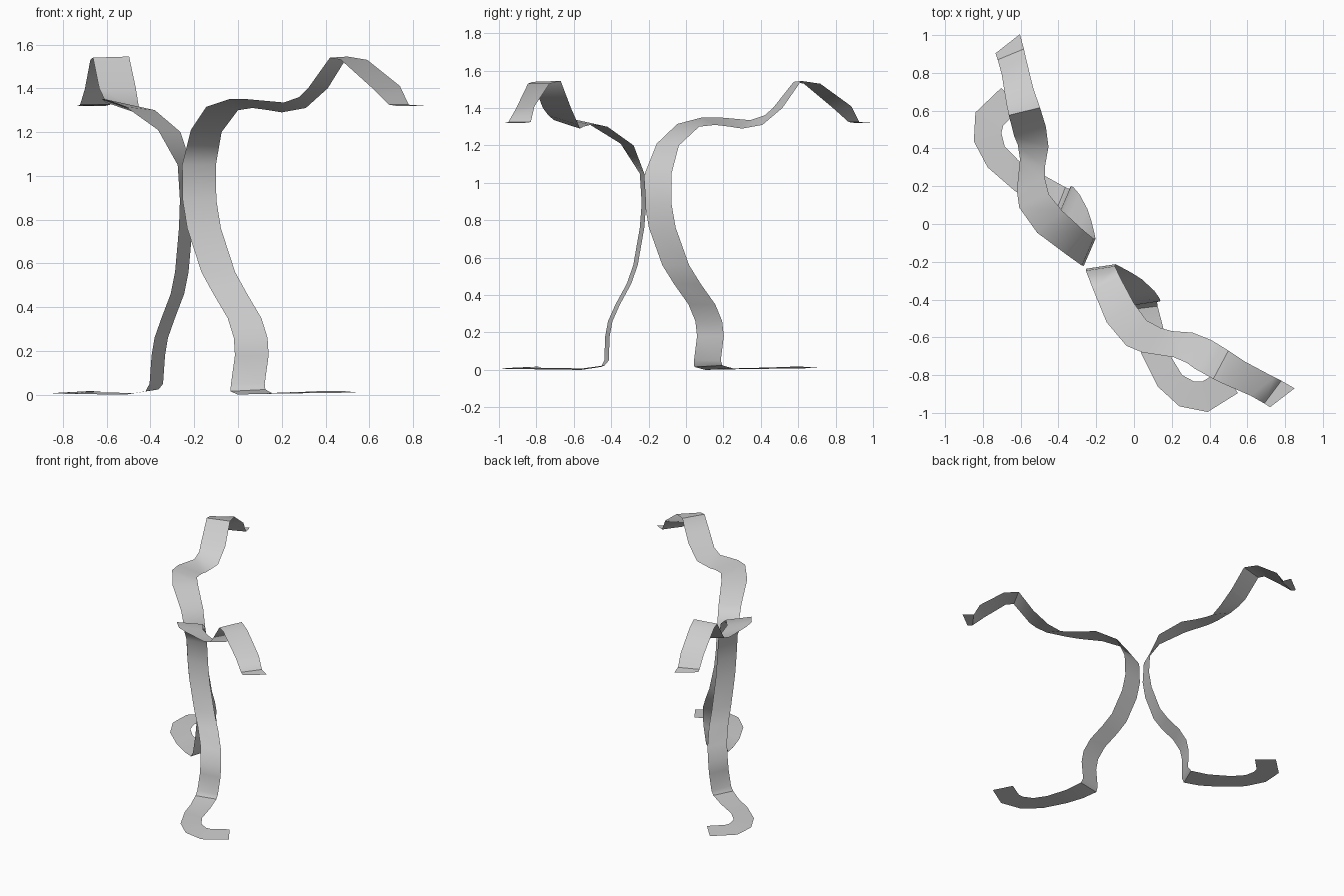
import bpy
import bmesh
import math
from mathutils import Matrix, Vector

cube = bpy.data.objects.get("Cube")
if cube:
    bpy.data.objects.remove(cube, do_unlink=True)

THICKNESS = 0.01

# Single plain metal colour
metal = bpy.data.materials.new("light_grey_metal")
metal.use_nodes = True
colour = (0.62, 0.62, 0.62, 1)
metal.diffuse_color = colour
metal.node_tree.nodes["Principled BSDF"].inputs["Base Color"].default_value = colour

# Upper arm with raised hook: front edge point and rear edge point of each section
arm = [
    ((.72, -.97, 1.33), (.85, -.87, 1.33)),
    ((.69, -.95, 1.335), (.78, -.83, 1.335)),
    ((.62, -.91, 1.405), (.74, -.81, 1.42)),
    ((.47, -.845, 1.54), (.59, -.73, 1.54)),
    ((.42, -.82, 1.55), (.5, -.67, 1.555)),
    ((.32, -.765, 1.41), (.41, -.615, 1.41)),
    ((.28, -.735, 1.37), (.31, -.575, 1.32)),
    ((.21, -.705, 1.345), (.2, -.567, 1.3)),
    ((.045, -.68, 1.36), (.14, -.55, 1.31)),
    ((-.04, -.645, 1.36), (.066, -.51, 1.32)),
    ((-.145, -.52, 1.325), (0, -.42, 1.31)),
    ((-.215, -.35, 1.22), (-.075, -.28, 1.21)),
]

# Upright leg: centre line only, the width is constant
leg_centres = [
    (-.178, -.235, 1.06), (-.176, -.225, .9), (-.155, -.235, .77),
    (-.09, -.27, .57), (-.035, -.305, .47), (.03, -.365, .36),
    (.058, -.405, .27), (.063, -.42, .19), (.045, -.425, .06),
]
half_width = Vector((.077, .012, 0))
leg = [(Vector(c) - half_width, Vector(c) + half_width) for c in leg_centres]

# Curved foot lying on the floor: outer and inner edge in plan
foot_plan = [
    ((-.035, -.455), (.125, -.435)),
    ((0, -.56), (.155, -.55)),
    ((.04, -.69), (.2, -.71)),
    ((.125, -.86), (.255, -.8)),
    ((.24, -.965), (.32, -.835)),
    ((.39, -.995), (.36, -.835)),
    ((.55, -.895), (.47, -.77)),
]
foot = []
for i, (outer, inner) in enumerate(foot_plan):
    height = .026 if i == 0 else .008 + .002 * i
    foot.append(((*outer, height), (*inner, height + .008)))

# Reflection across the slanted plane between the two bands
angle = math.radians(37.8)
normal = Vector((math.sin(angle), -math.cos(angle), 0))
origin = Matrix.Translation((0, -.028, 0))
reflection = origin @ Matrix.Scale(-1, 4, normal) @ origin.inverted()


def make_band(name, sections, transform=None):
    """Skin a flat metal band through pairs of edge points."""
    bm = bmesh.new()
    pairs = [[bm.verts.new(p) for p in pair] for pair in sections]
    for (a, b), (c, d) in zip(pairs, pairs[1:]):
        bm.faces.new((a, b, d, c))
    bmesh.ops.solidify(bm, geom=bm.faces[:], thickness=THICKNESS)
    if transform:
        bm.transform(transform)
    bmesh.ops.recalc_face_normals(bm, faces=bm.faces[:])
    mesh = bpy.data.meshes.new(name)
    bm.to_mesh(mesh)
    bm.free()
    mesh.materials.append(metal)
    obj = bpy.data.objects.new(name, mesh)
    bpy.context.collection.objects.link(obj)
    bpy.ops.object.select_all(action='DESELECT')
    obj.select_set(True)
    bpy.context.view_layer.objects.active = obj
    bpy.ops.object.shade_smooth_by_angle(angle=math.radians(45))
    return obj


# Each bent band runs continuously through arm, leg and foot
band = arm + leg + foot
bands = [make_band("front_bent_band", band),
         make_band("back_bent_band", band, reflection)]

# Rest the bands on the floor
lowest = min(v.co.z for o in bands for v in o.data.vertices)
for o in bands:
    o.data.transform(Matrix.Translation((0, 0, -lowest)))
